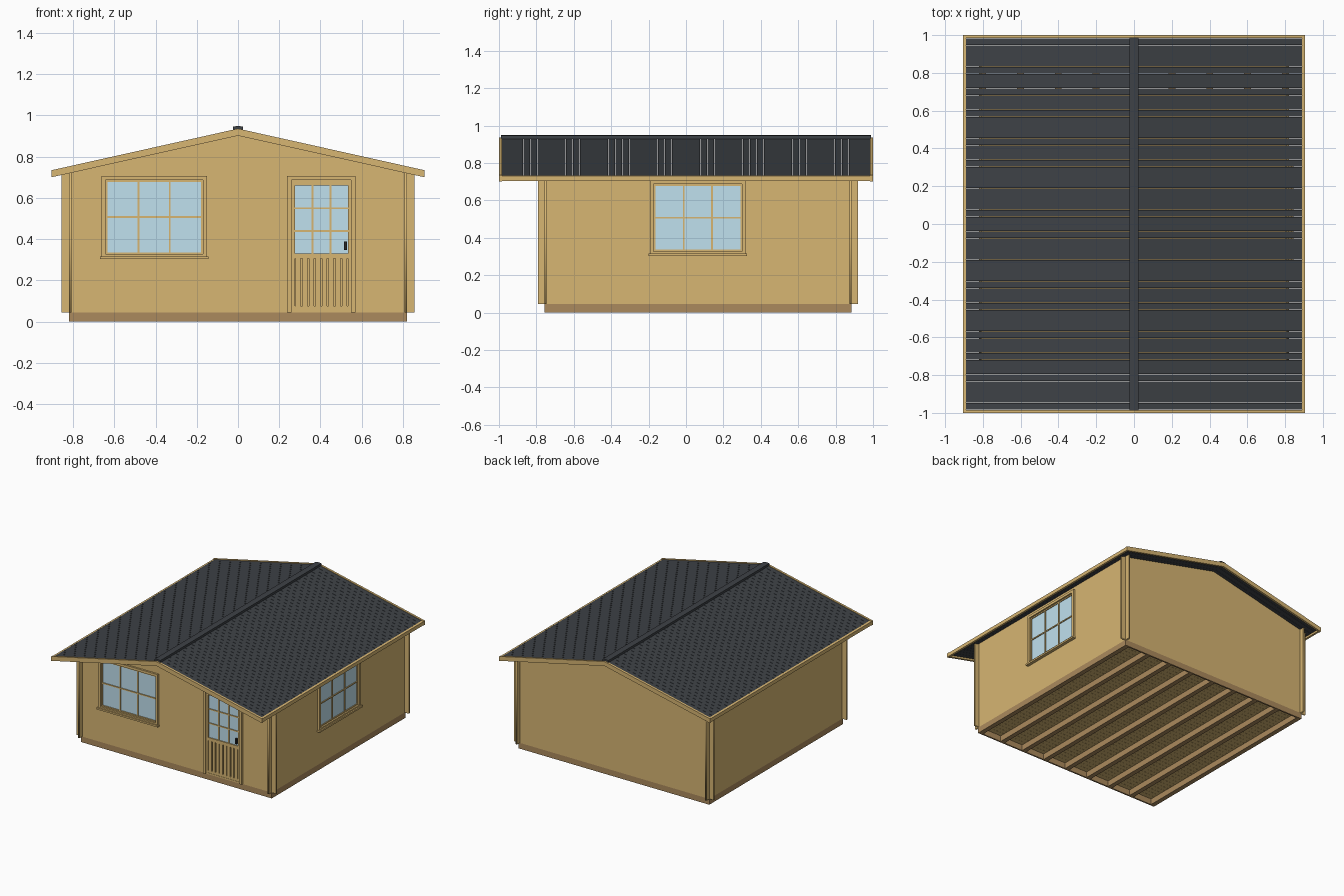
import bpy, bmesh, math
from mathutils import Vector

if "Cube" in bpy.data.objects:
    bpy.data.objects.remove(bpy.data.objects["Cube"])


def mat(name, rgb):
    m = bpy.data.materials.new(name)
    m.diffuse_color = (*rgb, 1)
    m.use_nodes = True
    m.node_tree.nodes["Principled BSDF"].inputs["Base Color"].default_value = m.diffuse_color
    return m


WOOD = mat("wood", (0.68, 0.465, 0.17))
BASE = mat("base_wood", (0.41, 0.255, 0.11))
ROOF = mat("roof_grey", (0.048, 0.054, 0.062))
GLASS = mat("glass", (0.53, 0.75, 0.86))
DARK = mat("handle_dark", (0.02, 0.02, 0.02))

FRONT = (math.pi / 2, 0, 0)            # local x, y, z -> x, z, -y
SIDE = (math.pi / 2, 0, math.pi / 2)   # local x, y, z -> y, z, x
SLOPE = 0.223


def add(name, mesh, material, loc=(0, 0, 0), rot=(0, 0, 0)):
    ob = bpy.data.objects.new(name, mesh)
    mesh.materials.clear()
    mesh.materials.append(material)
    ob.location, ob.rotation_euler = loc, rot
    bpy.context.collection.objects.link(ob)
    return ob


def prisms(name, items, material, loc=(0, 0, 0), rot=(0, 0, 0)):
    """Each item is (2D profile, low, high), extruded along local z."""
    bm = bmesh.new()
    for pts, a, b in items:
        f = bm.faces.new([bm.verts.new((x, y, a)) for x, y in pts])
        r = bmesh.ops.extrude_face_region(bm, geom=[f])
        verts = [v for v in r["geom"] if isinstance(v, bmesh.types.BMVert)]
        bmesh.ops.translate(bm, verts=verts, vec=Vector((0, 0, b - a)))
    bmesh.ops.recalc_face_normals(bm, faces=bm.faces[:])
    me = bpy.data.meshes.new(name)
    bm.to_mesh(me)
    bm.free()
    return add(name, me, material, loc, rot)


def rect(x0, x1, y0, y1):
    return [(x0, y0), (x1, y0), (x1, y1), (x0, y1)]


def box(x0, x1, y0, y1, z0, z1):
    return (rect(x0, x1, y0, y1), z0, z1)


def frame(x0, x1, y0, y1, w, a, b):
    return [box(x0, x0 + w, y0, y1, a, b), box(x1 - w, x1, y0, y1, a, b),
            box(x0 + w, x1 - w, y0, y0 + w, a, b), box(x0 + w, x1 - w, y1 - w, y1, a, b)]


def bars(x0, x1, y0, y1, nx, ny, w, a, b):
    out = []
    for i in range(1, nx):
        c = x0 + (x1 - x0) * i / nx
        out.append(box(c - w / 2, c + w / 2, y0, y1, a, b))
    for i in range(1, ny):
        c = y0 + (y1 - y0) * i / ny
        out.append(box(x0, x1, c - w / 2, c + w / 2, a, b))
    return out


def wall(name, outline, holes, loc, rot):
    """Flat panel with openings, made from a filled 2D curve."""
    cu = bpy.data.curves.new(name + "_outline", 'CURVE')
    cu.dimensions, cu.fill_mode, cu.extrude = '2D', 'BOTH', 0.006
    for pts in [outline] + holes:
        s = cu.splines.new('POLY')
        s.points.add(len(pts) - 1)
        for p, (x, y) in zip(s.points, pts):
            p.co = (x, y, 0, 1)
        s.use_cyclic_u = True
    tmp = bpy.data.objects.new("tmp", cu)
    bpy.context.collection.objects.link(tmp)
    dg = bpy.context.evaluated_depsgraph_get()
    me = bpy.data.meshes.new_from_object(tmp.evaluated_get(dg))
    bpy.data.objects.remove(tmp)
    me.name = name
    add(name, me, WOOD, loc, rot)


def window(name, x0, x1, y0, y1, loc, rot):
    parts = frame(x0, x1, y0, y1, 0.02, -0.012, 0.02)
    i = 0.02
    parts += frame(x0 + i, x1 - i, y0 + i, y1 - i, 0.009, -0.01, 0.008)
    g = 0.029
    parts += bars(x0 + g, x1 - g, y0 + g, y1 - g, 3, 2, 0.009, -0.008, 0.008)
    parts.append(box(x0 - 0.007, x1 + 0.007, y0 - 0.004, y0 + 0.009, 0.0, 0.03))
    prisms(name + "_frame", parts, WOOD, loc, rot)
    prisms(name + "_glass", [box(x0 + g, x1 - g, y0 + g, y1 - g, -0.002, 0.002)],
           GLASS, loc, rot)


# Walls crossing at the corners
YF, YB, XS, Z0 = -0.751, 0.879, 0.814, 0.045
gable = [(-0.857, Z0), (0.857, Z0), (0.857, 0.72), (0, 0.912), (-0.857, 0.72)]
side = rect(-0.79, 0.92, Z0, 0.733)
WIN_F = (-0.663, -0.15, 0.307, 0.707)
WIN_S = (-0.193, 0.32, 0.307, 0.707)


def inset(r, d):
    return rect(r[0] + d, r[1] - d, r[2] + d, r[3] - d)


wall("front_wall", gable, [inset(WIN_F, 0.012), rect(0.25, 0.56, 0.055, 0.695)],
     (0, YF, 0), FRONT)
wall("back_wall", gable, [], (0, YB, 0), FRONT)
wall("right_wall", side, [inset(WIN_S, 0.012)], (XS, 0, 0), SIDE)
wall("left_wall", side, [], (-XS, 0, 0), SIDE)

# Windows
window("front_window", *WIN_F, (0, YF, 0), FRONT)
window("side_window", *WIN_S, (XS, 0, 0), SIDE)

# Door with glazed top and boarded lower panel
L = (0, YF, 0)
prisms("door_casing", [box(0.237, 0.259, Z0, 0.707, -0.012, 0.02),
                       box(0.549, 0.571, Z0, 0.707, -0.012, 0.02),
                       box(0.259, 0.549, 0.687, 0.707, -0.012, 0.02),
                       box(0.259, 0.549, Z0, 0.056, -0.012, 0.012)], WOOD, L, FRONT)
leaf = [box(0.26, 0.276, 0.056, 0.686, -0.008, 0.01),
        box(0.534, 0.548, 0.056, 0.686, -0.008, 0.01),
        box(0.276, 0.534, 0.056, 0.075, -0.008, 0.01),
        box(0.276, 0.534, 0.305, 0.33, -0.008, 0.01),
        box(0.276, 0.534, 0.66, 0.686, -0.008, 0.01),
        box(0.276, 0.534, 0.075, 0.305, -0.008, -0.004)]
leaf += bars(0.276, 0.534, 0.33, 0.66, 3, 3, 0.009, -0.007, 0.007)
for k in range(8):
    x = 0.28 + k * 0.032
    leaf.append(box(x, x + 0.024, 0.075, 0.305, -0.004, 0.01))
prisms("door_leaf", leaf, WOOD, L, FRONT)
prisms("door_glass", [box(0.276, 0.534, 0.33, 0.66, -0.002, 0.002)], GLASS, L, FRONT)
prisms("door_handle", [box(0.515, 0.529, 0.348, 0.389, 0.006, 0.02)], DARK, L, FRONT)

# Foundation joists and end boards
joists = []
for k in range(9):
    x = -0.802 + k * 1.604 / 8
    joists.append(box(x - 0.018, x + 0.018, -0.745, 0.873, 0, Z0))
joists += [box(-0.82, 0.82, -0.757, -0.745, 0, Z0), box(-0.82, 0.82, 0.873, 0.885, 0, Z0)]
prisms("foundation_joists", joists, BASE)

# Floor boards
n, y0, y1 = 42, -0.745, 0.873
p = (y1 - y0) / n
prisms("floor_boards", [box(-0.807, 0.807, y0 + i * p + 0.0006, y0 + (i + 1) * p - 0.0006,
                            Z0, Z0 + 0.012) for i in range(n)], WOOD)


# Roof boards running down each slope
def strip(s, xa, xb, top, bottom):
    return [(s * xa, top - SLOPE * xa), (s * xb, top - SLOPE * xb),
            (s * xb, bottom - SLOPE * xb), (s * xa, bottom - SLOPE * xa)]


n = 52
p = 1.968 / n
for s, nm in ((-1, "left"), (1, "right")):
    prisms(nm + "_roof_boards",
           [(strip(s, 0, 0.89, 0.932, 0.916), -0.984 + i * p + 0.0007, -0.984 + (i + 1) * p - 0.0007)
            for i in range(n)], ROOF, (0, 0, 0), FRONT)
    # Gable trim and eave trim
    prisms(nm + "_gable_trim", [(strip(s, 0, 0.905, 0.936, 0.902), a, a + 0.016)
                                for a in (-1.0, 0.984)], WOOD, (0, 0, 0), FRONT)
    e = [(s * 0.889, 0.734), (s * 0.905, 0.731), (s * 0.905, 0.703), (s * 0.889, 0.703)]
    prisms(nm + "_eave_trim", [(e, -1.0, 1.0)], WOOD, (0, 0, 0), FRONT)

# Ridge cap
cap = [(-0.024, 0.929), (0, 0.934), (0.024, 0.929), (0.024, 0.946), (0, 0.949), (-0.024, 0.946)]
prisms("ridge_cap", [(cap, -0.988, 0.988)], ROOF, (0, 0, 0), FRONT)
